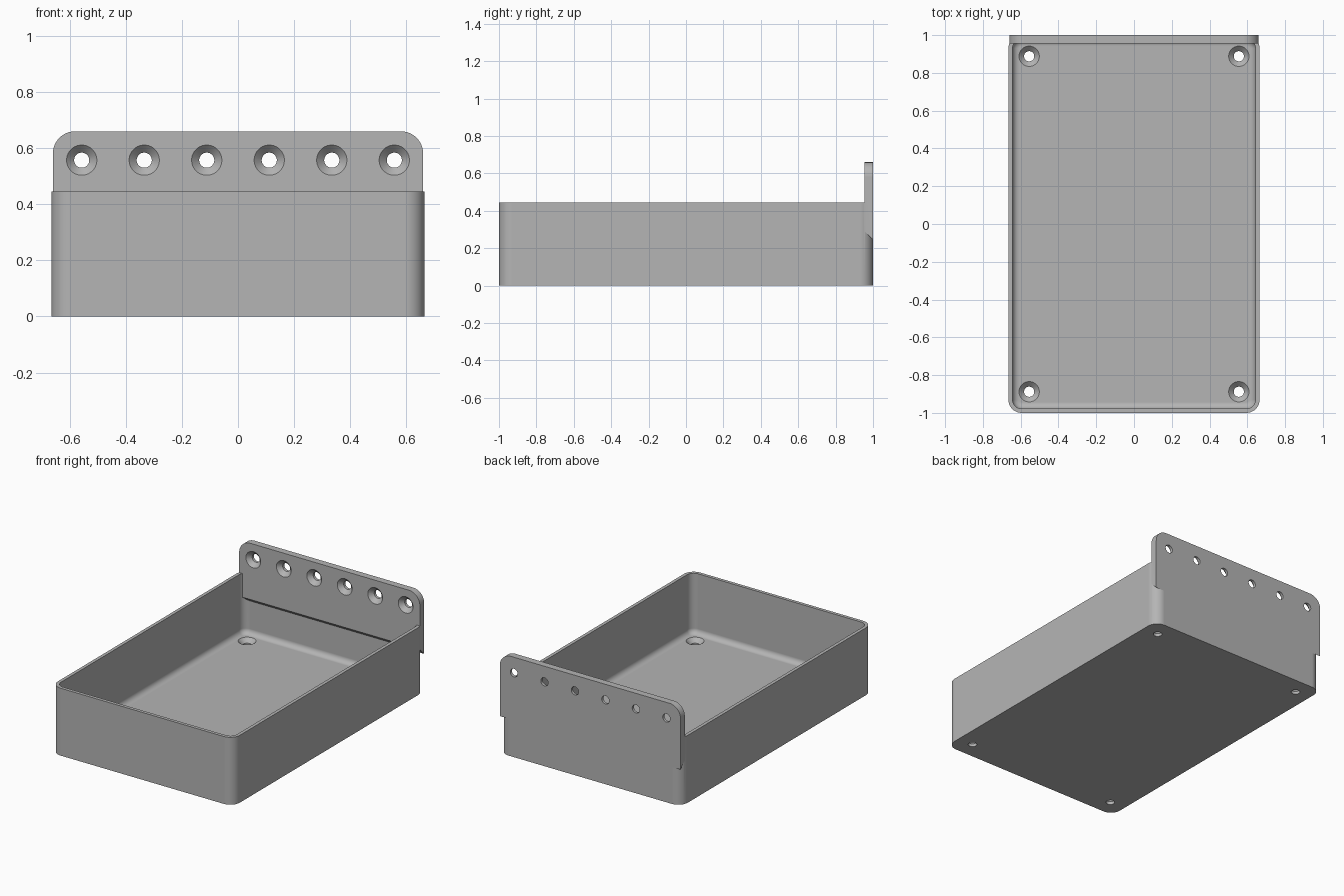
import bpy, bmesh
from math import sin, cos, pi
from mathutils import Vector, Matrix

default = bpy.data.objects.get("Cube")
if default:
    bpy.data.objects.remove(default, do_unlink=True)

grey = bpy.data.materials.new("plain grey")
grey.use_nodes = True
COLOUR = (0.46, 0.46, 0.46, 1)
grey.diffuse_color = COLOUR
grey.node_tree.nodes["Principled BSDF"].inputs["Base Color"].default_value = COLOUR

HALF_X, HALF_Y, RIM = 0.665, 1.0, 0.445     # tray size
CORNER, WALL, FLOOR, FILLET = 0.07, 0.022, 0.047, 0.035
PLATE_X, PLATE_TOP, PLATE_FRONT = 0.66, 0.66, 0.955
HOLE, SINK = 0.027, 0.054                   # screw hole and countersink radii


def loft(name, loops, matrix=Matrix()):
    """Closed solid through equal-length loops of points, capped at both ends."""
    bm = bmesh.new()
    rings = [[bm.verts.new(matrix @ Vector(p)) for p in loop] for loop in loops]
    n = len(rings[0])
    for a, b in zip(rings, rings[1:]):
        for i in range(n):
            j = (i + 1) % n
            bm.faces.new((a[i], a[j], b[j], b[i]))
    bm.faces.new(rings[0][::-1])
    bm.faces.new(rings[-1])
    bmesh.ops.recalc_face_normals(bm, faces=bm.faces)
    mesh = bpy.data.meshes.new(name)
    bm.to_mesh(mesh)
    bm.free()
    mesh.materials.append(grey)
    obj = bpy.data.objects.new(name, mesh)
    bpy.context.collection.objects.link(obj)
    return obj


def arc(cx, cy, r, start, steps=12):
    """Quarter circle, counter-clockwise from a start angle in quarter turns."""
    angles = [(start + i / steps) * pi / 2 for i in range(steps + 1)]
    return [(cx + r * cos(a), cy + r * sin(a)) for a in angles]


def rounded_rect(inset, z):
    r = CORNER - inset
    x, y = HALF_X - CORNER, HALF_Y - CORNER
    signs = ((1, 1), (-1, 1), (-1, -1), (1, -1))
    return [(px, py, z) for q, (sx, sy) in enumerate(signs)
            for px, py in arc(sx * x, sy * y, r, q)]


def screw_cutter(name, matrix):
    """Countersunk drill pointing along local -z from the surface."""
    profile = ((SINK + 0.01, 0.01), (HOLE, HOLE - SINK), (HOLE, -0.1))
    circle = [(i + 0.5) * pi / 16 for i in range(32)]
    return loft(name, [[(r * cos(a), r * sin(a), z) for a in circle]
                       for r, z in profile], matrix)


def combine(target, other, operation):
    mod = target.modifiers.new(operation, "BOOLEAN")
    mod.operation, mod.solver, mod.object = operation, "EXACT", other
    bpy.context.view_layer.objects.active = target
    bpy.ops.object.modifier_apply(modifier=mod.name)
    bpy.data.objects.remove(other, do_unlink=True)


# Open tray: outer wall, rim, inner wall, then rounded edge down to the floor
sections = [(0, 0), (0, RIM), (WALL, RIM)]
for i in range(9):
    t = i / 8 * pi / 2
    sections.append((WALL + FILLET * (1 - cos(t)), FLOOR + FILLET * (1 - sin(t))))
tray = loft("tray_with_back_plate", [rounded_rect(*s) for s in sections])

# Raised back plate with round top corners and a sloping underside
r = 0.08
cx, cz = PLATE_X - r, PLATE_TOP - r
outline = arc(cx, cz, r, 0) + arc(-cx, cz, r, 1)


def plate_loop(y, bottom):
    ends = [(-PLATE_X, bottom), (PLATE_X, bottom)]
    return [(x, y, z) for x, z in outline + ends]


plate = loft("back_plate", [plate_loop(PLATE_FRONT, 0.289), plate_loop(HALF_Y, 0.244)])
combine(tray, plate, "UNION")

# Six screw holes across the plate
for i in range(6):
    place = Matrix.Translation((-0.557 + i * 0.2228, PLATE_FRONT, 0.557))
    combine(tray, screw_cutter("plate_hole", place @ Matrix.Rotation(pi / 2, 4, "X")),
            "DIFFERENCE")

# Four screw holes in the floor corners
for x in (-0.555, 0.555):
    for y in (-0.888, 0.888):
        combine(tray, screw_cutter("floor_hole", Matrix.Translation((x, y, FLOOR))),
                "DIFFERENCE")

# Smooth rounded corners, crisp edges
bpy.ops.object.select_all(action="DESELECT")
tray.select_set(True)
bpy.context.view_layer.objects.active = tray
bpy.ops.object.shade_smooth_by_angle(angle=pi / 6)
weighted = tray.modifiers.new("even_shading", "WEIGHTED_NORMAL")
weighted.keep_sharp = True
